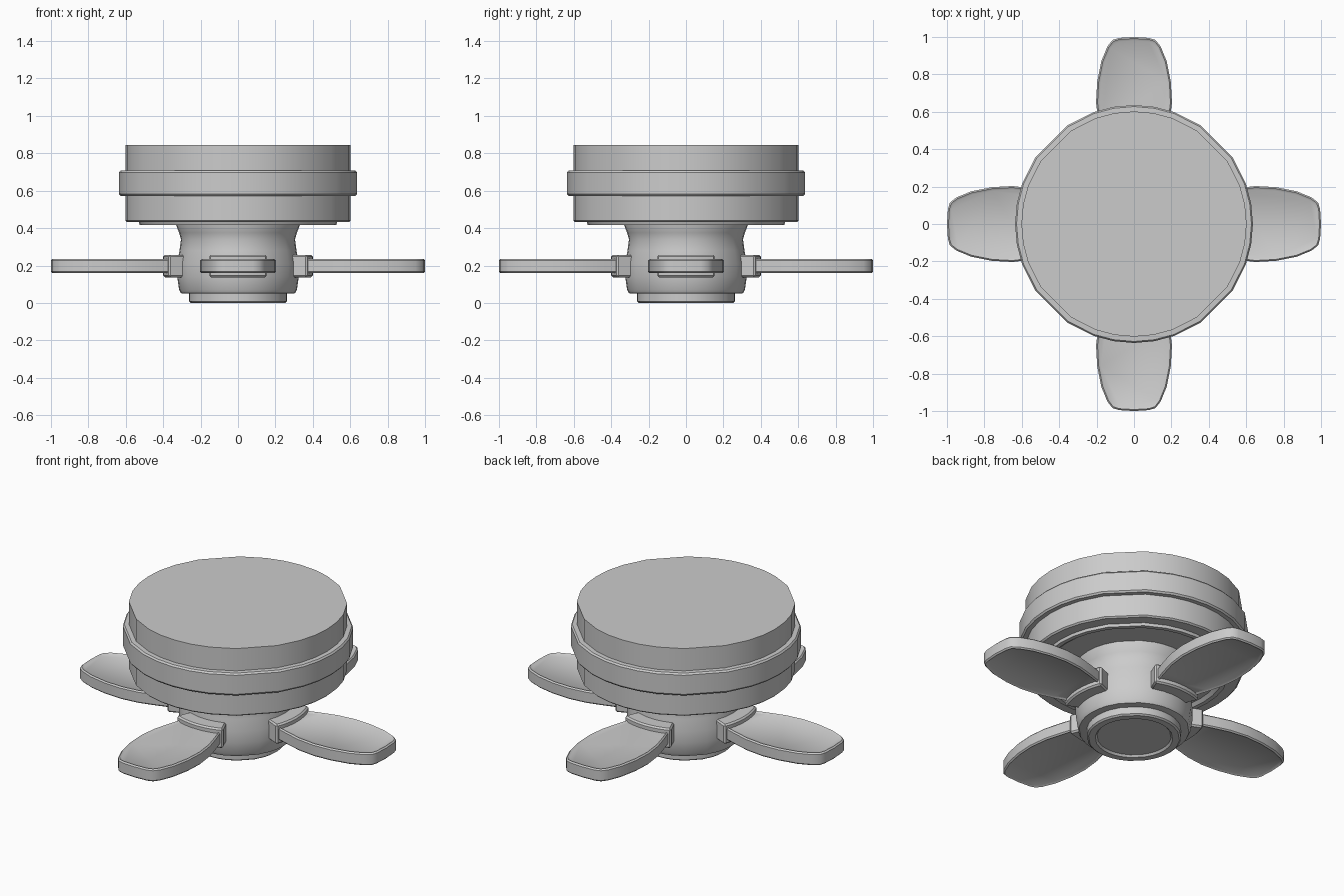
import bpy, bmesh
from math import sin, cos, radians, pi

if "Cube" in bpy.data.objects:
    bpy.data.objects.remove(bpy.data.objects["Cube"])


def finish(bm, name, angle=0):
    bmesh.ops.recalc_face_normals(bm, faces=bm.faces)
    me = bpy.data.meshes.new(name)
    bm.to_mesh(me)
    bm.free()
    ob = bpy.data.objects.new(name, me)
    bpy.context.collection.objects.link(ob)
    ob.rotation_euler.z = angle
    bpy.ops.object.select_all(action='DESELECT')
    ob.select_set(True)
    bpy.context.view_layer.objects.active = ob
    bpy.ops.object.shade_smooth_by_angle(angle=radians(35))
    return ob


# Uneven facets: finer near the axes, coarser on the diagonals
ANGLES = [radians(q * 90 + a) for q in range(4) for a in (0, 10, 20, 34, 56, 70, 80)]


def lathe(name, profile):
    bm = bmesh.new()
    rings = [[bm.verts.new((r * cos(a), r * sin(a), z)) for a in ANGLES] for r, z in profile]
    n = len(ANGLES)
    for lo, hi in zip(rings, rings[1:]):
        for i in range(n):
            j = (i + 1) % n
            bm.faces.new((lo[i], lo[j], hi[j], hi[i]))
    bm.faces.new(rings[0])
    bm.faces.new(rings[-1])
    return finish(bm, name)


def prism(points, z0, z1):
    bm = bmesh.new()
    bottom = bm.faces.new([bm.verts.new((x, y, z0)) for x, y in points])
    ext = bmesh.ops.extrude_face_region(bm, geom=[bottom], use_keep_orig=True)
    for v in ext['geom']:
        if isinstance(v, bmesh.types.BMVert):
            v.co.z = z1
    bmesh.ops.recalc_face_normals(bm, faces=bm.faces)
    return bm


# Wide drum and its raised band
lathe("drum", [(0.48, 0.432), (0.50, 0.416), (0.525, 0.416), (0.53, 0.432), (0.593, 0.432),
               (0.602, 0.44), (0.602, 0.845)])
lathe("drum_band", [(0.59, 0.572), (0.628, 0.572), (0.636, 0.582), (0.636, 0.698),
                    (0.628, 0.708), (0.59, 0.71)])

# Narrow waisted neck with a stepped foot
lathe("neck", [(0.29, 0.05), (0.305, 0.052), (0.315, 0.07), (0.325, 0.14), (0.325, 0.21),
               (0.313, 0.28), (0.305, 0.34), (0.315, 0.375), (0.332, 0.42), (0.332, 0.44)])
lathe("foot", [(0.205, 0.012), (0.215, 0.0), (0.252, 0.0), (0.262, 0.008), (0.262, 0.06)])

# Four leaf blades with recessed panels, each held by a curved bracket
side = [(0.36, 0.135), (0.44, 0.162), (0.54, 0.19), (0.65, 0.203), (0.76, 0.197),
        (0.87, 0.175), (0.95, 0.142), (0.984, 0.115), (0.995, 0.08), (1.0, 0.0)]
outline = side + [(x, -y) for x, y in reversed(side[:-1])]
arc = [radians(-23 + 46 * i / 8) for i in range(9)]
bracket = ([(0.40 * cos(a), 0.40 * sin(a)) for a in arc] +
           [(0.29 * cos(a), 0.29 * sin(a)) for a in reversed(arc)])

for i, where in enumerate(("right", "back", "left", "front")):
    bm = prism(outline, 0.167, 0.227)
    for sign in (1, -1):
        face = [f for f in bm.faces if f.normal.z * sign > 0.9]
        bmesh.ops.inset_region(bm, faces=face, thickness=0.008, depth=0.008)
        bmesh.ops.inset_region(bm, faces=face, thickness=0.012, depth=-0.008)
    finish(bm, where + "_blade", i * pi / 2)

    bm = prism(bracket, 0.137, 0.257)
    sharp = [e for e in bm.edges if e.calc_face_angle(0) > radians(50)]
    bmesh.ops.bevel(bm, geom=sharp, offset=0.009, segments=1, affect='EDGES')
    finish(bm, where + "_bracket", i * pi / 2)
